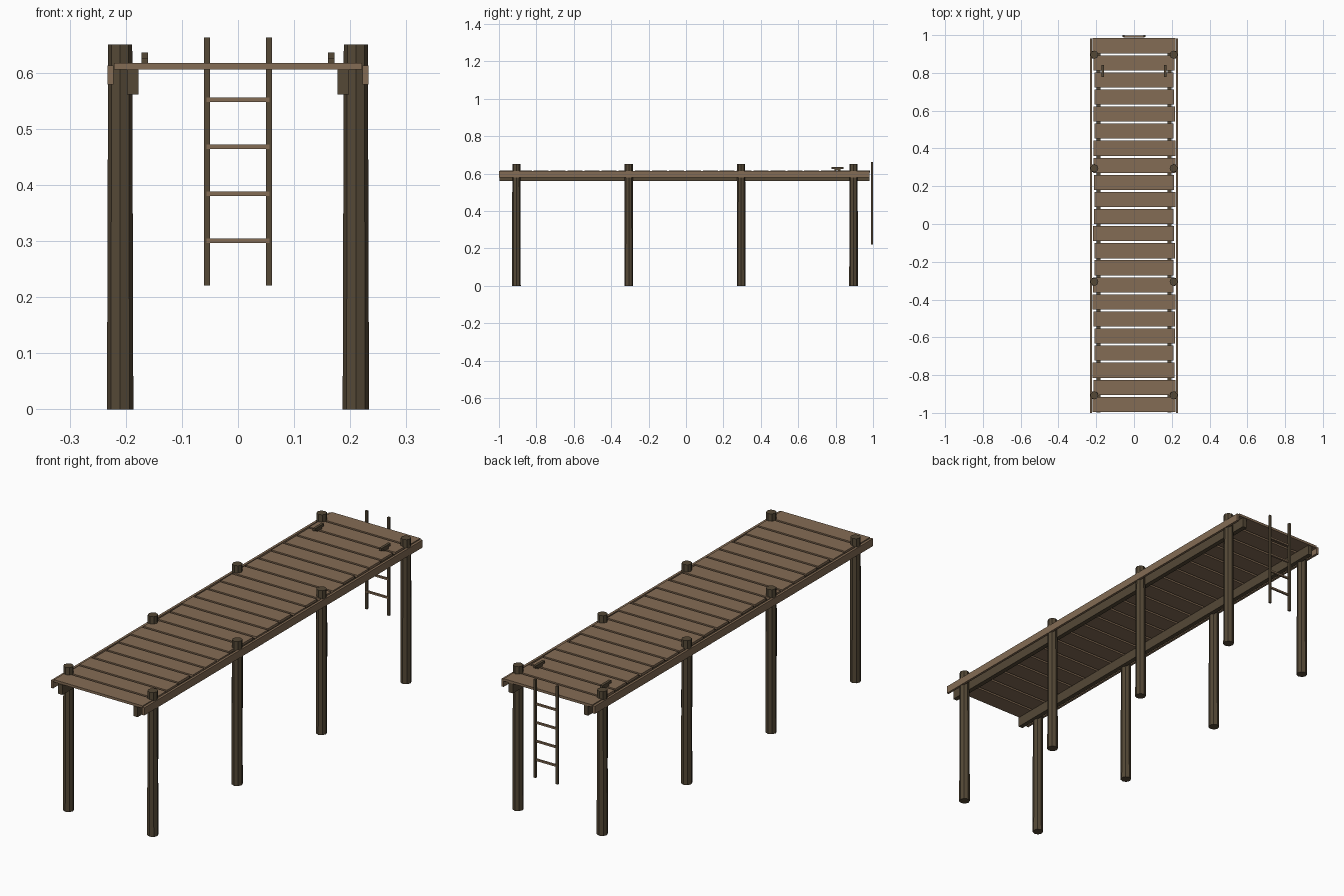
import bpy, random

if "Cube" in bpy.data.objects:
    bpy.data.objects.remove(bpy.data.objects["Cube"])
random.seed(4)


def mat(name, rgb):
    m = bpy.data.materials.new(name)
    m.diffuse_color = (*rgb, 1)
    m.use_nodes = True
    m.node_tree.nodes["Principled BSDF"].inputs["Base Color"].default_value = m.diffuse_color
    return m


PLANK = mat("weathered plank", (0.231, 0.150, 0.089))
DARK = mat("dark timber", (0.089, 0.065, 0.037))


def box(name, x, y, z, m):
    """Box from (min, max) ranges on each axis."""
    bpy.ops.mesh.primitive_cube_add(size=1, location=[sum(r) / 2 for r in (x, y, z)])
    o = bpy.context.object
    o.scale = [r[1] - r[0] for r in (x, y, z)]
    bpy.ops.object.transform_apply(location=False, rotation=False, scale=True)
    o.name = name
    o.data.materials.append(m)
    return o


# Tapered piles
for i in range(4):
    for s in (-1, 1):
        bpy.ops.mesh.primitive_cone_add(vertices=8, radius1=0.0235, radius2=0.0215, depth=0.65,
                                        location=(s * 0.21, -0.907 + i * 0.601, 0.325))
        pile = bpy.context.object
        pile.name = "pile"
        pile.data.materials.append(DARK)

# Deck planks, slightly uneven in length
N = 22
for i in range(N):
    y = -0.955 + i * 0.0904
    uneven = 0 if i in (0, N - 1) else 0.014
    a, b = (0.221 - random.random() * uneven for _ in range(2))
    box("deck_plank", (-a, b), (y - 0.04, y + 0.04), (0.606, 0.617), PLANK)

for s in (-1, 1):
    def side(a, b):
        return tuple(sorted((s * a, s * b)))
    # Stringers under the deck and fascia boards along the edges
    box("stringer", side(0.177, 0.198), (-0.998, 0.98), (0.561, 0.606), DARK)
    box("fascia_board", side(0.222, 0.233), (-1.0, 0.982), (0.579, 0.613), PLANK)
    # Mooring cleats
    box("cleat_base", side(0.160, 0.172), (0.795, 0.825), (0.617, 0.627), DARK)
    box("cleat_bar", side(0.160, 0.172), (0.777, 0.842), (0.625, 0.636), DARK)
    # Ladder rails
    box("ladder_rail", side(0.050, 0.061), (0.990, 1.0), (0.221, 0.663), DARK)

# Ladder rungs
for i in range(4):
    z = 0.301 + i * 0.0837
    box("ladder_rung", (-0.056, 0.056), (0.988, 0.997), (z - 0.004, z + 0.004), PLANK)
